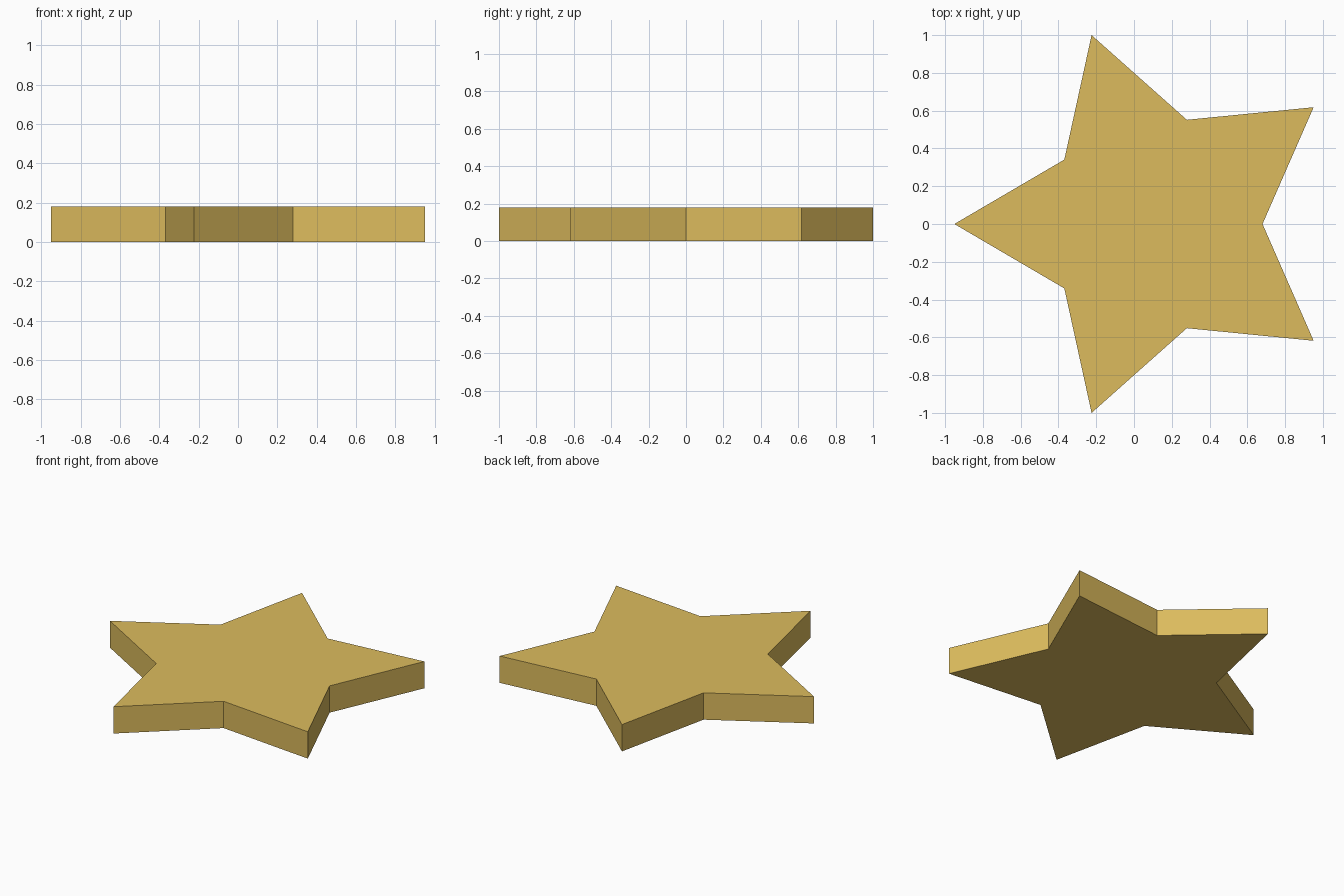
import bpy, bmesh, math

if "Cube" in bpy.data.objects:
    bpy.data.objects.remove(bpy.data.objects["Cube"])

OUTER, INNER, CX, HEIGHT = 1.0515, 0.58, 0.1004, 0.18

# Gold paint
gold = bpy.data.materials.new("gold")
gold.diffuse_color = (0.72, 0.50, 0.11, 1.0)
gold.use_nodes = True
gold.node_tree.nodes["Principled BSDF"].inputs["Base Color"].default_value = gold.diffuse_color

# Five-pointed star outline, one tip pointing to -x
bm = bmesh.new()
outline = []
for i in range(10):
    r = OUTER if i % 2 == 0 else INNER
    a = math.pi + i * math.pi / 5
    outline.append(bm.verts.new((CX + r * math.cos(a), r * math.sin(a), 0)))
base = bm.faces.new(outline)

# Extrude the outline into a flat slab
ext = bmesh.ops.extrude_face_region(bm, geom=[base], use_keep_orig=True)
top = [v for v in ext["geom"] if isinstance(v, bmesh.types.BMVert)]
bmesh.ops.translate(bm, verts=top, vec=(0, 0, HEIGHT))
bmesh.ops.recalc_face_normals(bm, faces=bm.faces[:])

mesh = bpy.data.meshes.new("star")
bm.to_mesh(mesh)
bm.free()
mesh.materials.append(gold)
star = bpy.data.objects.new("star", mesh)
bpy.context.collection.objects.link(star)
